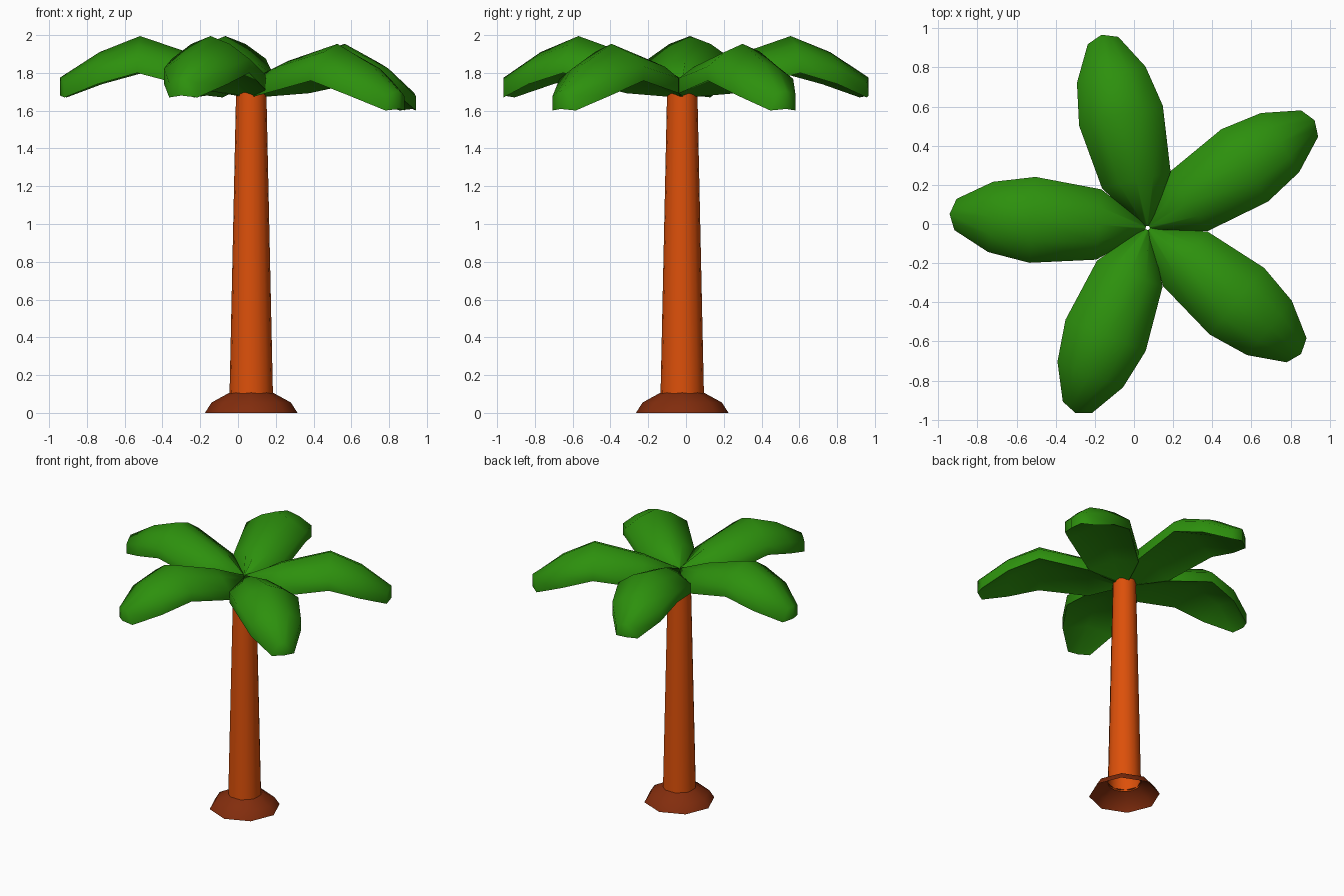
import bpy, bmesh, math

if "Cube" in bpy.data.objects:
    bpy.data.objects.remove(bpy.data.objects["Cube"])

CX, CY = 0.07, -0.02  # trunk axis


def material(name, rgb):
    m = bpy.data.materials.new(name)
    m.diffuse_color = (*rgb, 1)
    m.use_nodes = True
    m.node_tree.nodes["Principled BSDF"].inputs["Base Color"].default_value = m.diffuse_color
    return m


bark = material("orange bark", (0.72, 0.08, 0.003))
root = material("dark brown", (0.225, 0.026, 0.004))
green = material("leaf green", (0.026, 0.28, 0.004))


def finish(name, bm, mat, angle):
    mesh = bpy.data.meshes.new(name)
    bm.to_mesh(mesh)
    bm.free()
    mesh.materials.append(mat)
    ob = bpy.data.objects.new(name, mesh)
    bpy.context.collection.objects.link(ob)
    bpy.ops.object.select_all(action='DESELECT')
    ob.select_set(True)
    bpy.context.view_layer.objects.active = ob
    bpy.ops.object.shade_smooth_by_angle(angle=math.radians(angle))
    return ob


def skin(bm, rings):
    """Bridge consecutive closed rings of vertices with quads."""
    for a, b in zip(rings, rings[1:]):
        n = len(a)
        for i in range(n):
            j = (i + 1) % n
            bm.faces.new((a[i], a[j], b[j], b[i]))


def lathe(name, profile, sides, mat, angle):
    """Open tube turned round the trunk axis."""
    bm = bmesh.new()
    rings = []
    for r, z in profile:
        rings.append([bm.verts.new((CX + r * math.cos(k * math.tau / sides),
                                    CY + r * math.sin(k * math.tau / sides), z))
                      for k in range(sides)])
    skin(bm, rings)
    return finish(name, bm, mat, angle)


# Root mound (open underneath) and tapering trunk
lathe("root_mound", [(0.245, 0), (0.21, 0.055), (0.115, 0.107)], 8, root, 60)
lathe("trunk", [(0.115, 0.095), (0.08, 1.71)], 16, bark, 60)

# Leaf stations: distance out, half width, hollow, bottom z, rim z, ridge z
STATIONS = [(0.01, 0.02, 0.0, 1.67, 1.72, 1.77),
            (0.25, 0.18, 0.05, 1.71, 1.79, 1.88),
            (0.59, 0.22, 0.07, 1.80, 1.875, 1.995),
            (0.805, 0.18, 0.05, 1.74, 1.825, 1.91),
            (0.985, 0.08, 0.01, 1.67, 1.745, 1.775)]


def leaf(name, heading, droop):
    """Arched leaf with a slightly hollow underside and blunt tip."""
    bm = bmesh.new()
    c, s = math.cos(heading), math.sin(heading)
    rings = []
    for u, w, hollow, zb, ze, zr in STATIONS:
        bulge = 0.03 if u > 0.9 else 0  # blunt pointed tip
        zs = ze + (zr - ze) * 0.65
        section = [(0, zb + hollow), (w, zb), (w, ze), (w / 2, zs), (0, zr),
                   (-w / 2, zs), (-w, ze), (-w, zb)]
        ring = []
        for v, z in section:
            d = u + bulge * (1 - abs(v) / w)
            ring.append(bm.verts.new((CX + d * c - v * s, CY + d * s + v * c,
                                      z - droop * d)))
        rings.append(ring)
    skin(bm, rings)
    bm.faces.new(rings[0])
    # tip closed by two strips either side of the centre line
    t = rings[-1]
    bm.faces.new(t[0:5])
    bm.faces.new(t[4:8] + t[0:1])
    bmesh.ops.recalc_face_normals(bm, faces=bm.faces)
    return finish(name, bm, green, 75)


# Crown of five leaves; the two on the right hang a little lower
for k, degrees in enumerate((32.8, 103.4, 176, 248.6, 320.6)):
    heading = math.radians(degrees)
    leaf(f"leaf_{k + 1}", heading, 0.07 if math.cos(heading) > 0.5 else 0.0)
